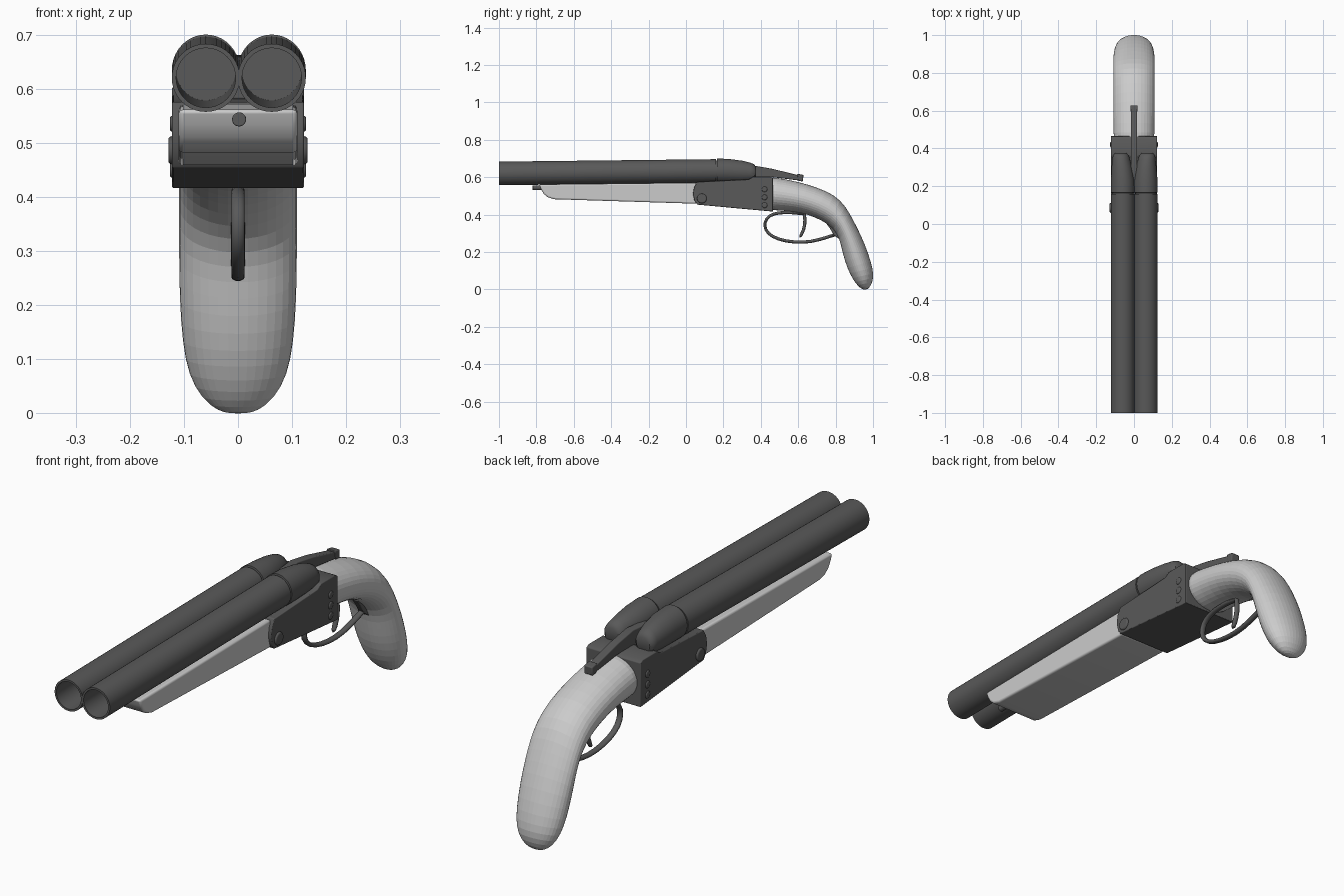
import bpy, bmesh, math
from mathutils import Vector, Matrix

if "Cube" in bpy.data.objects:
    bpy.data.objects.remove(bpy.data.objects["Cube"])


def material(name, v):
    m = bpy.data.materials.new(name)
    m.diffuse_color = (v, v, v, 1)
    m.use_nodes = True
    m.node_tree.nodes["Principled BSDF"].inputs["Base Color"].default_value = m.diffuse_color
    return m


METAL = material("dark_metal", 0.1)
WOOD = material("pale_stock", 0.8)


def finish(name, bm, bevel=0.0, subsurf=0, angle=40, mat=METAL):
    bmesh.ops.recalc_face_normals(bm, faces=bm.faces)
    me = bpy.data.meshes.new(name)
    bm.to_mesh(me)
    bm.free()
    me.materials.append(mat)
    ob = bpy.data.objects.new(name, me)
    bpy.context.collection.objects.link(ob)
    if bevel:
        m = ob.modifiers.new("bevel", 'BEVEL')
        m.width, m.segments, m.limit_method = bevel, 3, 'ANGLE'
    if subsurf:
        m = ob.modifiers.new("subsurf", 'SUBSURF')
        m.levels = m.render_levels = subsurf
    if angle:
        bpy.ops.object.select_all(action='DESELECT')
        ob.select_set(True)
        bpy.context.view_layer.objects.active = ob
        bpy.ops.object.shade_smooth_by_angle(angle=math.radians(angle))
    return ob


def loft(name, sections, sides=32, **kw):
    """Elliptic rings from (centre x, top (y,z), bottom (y,z), half width), capped."""
    bm = bmesh.new()
    rings = []
    for cx, top, bot, rx in sections:
        t, b = Vector((cx, *top)), Vector((cx, *bot))
        mid, up = (t + b) / 2, (t - b) / 2
        rings.append([bm.verts.new(mid + up * math.cos(a) + Vector((rx * math.sin(a), 0, 0)))
                      for a in (2 * math.pi * i / sides for i in range(sides))])
    for r, s in zip(rings, rings[1:]):
        for i in range(sides):
            j = (i + 1) % sides
            bm.faces.new((r[i], r[j], s[j], s[i]))
    bm.faces.new(rings[0])
    bm.faces.new(rings[-1])
    return finish(name, bm, **kw)


def rod(name, path, half_t, rx):
    """Bent rod along a (y,z) path."""
    p = [Vector(q) for q in path]
    secs = []
    for i, q in enumerate(p):
        d = (p[min(i + 1, len(p) - 1)] - p[max(i - 1, 0)]).normalized()
        n = Vector((-d.y, d.x)) * half_t
        secs.append((0, q + n, q - n, rx))
    return loft(name, secs, sides=12, subsurf=1)


def prism(name, pts, half, **kw):
    """Side profile (y,z) extruded across x."""
    bm = bmesh.new()
    f = bm.faces.new([bm.verts.new((-half, y, z)) for y, z in pts])
    ext = bmesh.ops.extrude_face_region(bm, geom=[f])
    bmesh.ops.translate(bm, vec=(2 * half, 0, 0),
                        verts=[v for v in ext['geom'] if isinstance(v, bmesh.types.BMVert)])
    return finish(name, bm, **kw)


def cylinder(name, loc, r, length, axis, bevel=0.004):
    bm = bmesh.new()
    rot = Matrix.Rotation(math.pi / 2, 4, 'Y' if axis == 'X' else 'X')
    bmesh.ops.create_cone(bm, cap_ends=True, segments=20, radius1=r, radius2=r,
                          depth=length, matrix=Matrix.Translation(loc) @ rot)
    return finish(name, bm, bevel=bevel)


# Hollow barrels and tapered breech ends
for side, s in (("left", -1), ("right", 1)):
    x = 0.0015 + 0.061 * s
    loft(f"barrel_{side}", [
        (x, (0.16, 0.696), (0.16, 0.57), 0.063),
        (x, (-1, 0.683), (-1, 0.557), 0.063),
        (x, (-1, 0.675), (-1, 0.565), 0.055),
        (x, (0.13, 0.688), (0.13, 0.578), 0.055)], sides=40)
    loft(f"breech_{side}", [
        (x, (0.155, 0.69), (0.155, 0.576), 0.056),
        (x, (0.165, 0.69), (0.165, 0.576), 0.056),
        (x, (0.166, 0.70), (0.166, 0.568), 0.063),
        (x, (0.23, 0.697), (0.23, 0.568), 0.062),
        (0.064 * s, (0.30, 0.688), (0.30, 0.57), 0.055),
        (0.068 * s, (0.345, 0.677), (0.345, 0.575), 0.046),
        (0.07 * s, (0.365, 0.668), (0.365, 0.58), 0.041),
        (0.07 * s, (0.375, 0.652), (0.375, 0.595), 0.03)], sides=40)
    # Bolts and hinge pin
    cylinder(f"hinge_pin_{side}", (0.113 * s, 0.085, 0.486), 0.026, 0.032, 'X', 0.006)
    for i, z in enumerate((0.535, 0.492, 0.45)):
        cylinder(f"bolt_{side}_{i + 1}", (0.112 * s, 0.42, z), 0.015, 0.028, 'X', 0.005)

# Receiver block
prism("receiver", [(0.06, 0.453), (0.045, 0.475), (0.037, 0.51), (0.043, 0.545), (0.06, 0.575),
                   (0.335, 0.588), (0.36, 0.603), (0.45, 0.603), (0.465, 0.595),
                   (0.465, 0.416)], 0.122, bevel=0.003)

# Fore-end and its front peg
prism("fore_end", [(0.055, 0.57), (-0.785, 0.561), (-0.775, 0.535), (-0.76, 0.51),
                   (-0.738, 0.492), (-0.705, 0.482), (0.055, 0.458)], 0.11,
      bevel=0.008, mat=WOOD)
cylinder("front_peg", (0.002, -0.79, 0.543), 0.013, 0.06, 'Y', 0.002)

# Top lever with thumb block
prism("top_lever", [(0.18, 0.645), (0.36, 0.662), (0.46, 0.645), (0.61, 0.608), (0.605, 0.582),
                    (0.46, 0.60), (0.18, 0.58)], 0.017, bevel=0.004)
prism("lever_thumb_block", [(0.594, 0.618), (0.628, 0.612), (0.625, 0.577), (0.60, 0.58)],
      0.019, bevel=0.004)

# Curved grip, faceted
loft("grip", [(0, t, b, w) for t, b, w in (
    ((0.43, 0.602), (0.43, 0.425), 0.11),
    ((0.47, 0.602), (0.465, 0.422), 0.11),
    ((0.60, 0.577), (0.57, 0.417), 0.111),
    ((0.70, 0.547), (0.65, 0.40), 0.111),
    ((0.795, 0.507), (0.73, 0.367), 0.111),
    ((0.855, 0.445), (0.792, 0.322), 0.111),
    ((0.895, 0.37), (0.82, 0.27), 0.111),
    ((0.937, 0.29), (0.833, 0.212), 0.111),
    ((0.977, 0.19), (0.85, 0.145), 0.108),
    ((1.0, 0.11), (0.875, 0.083), 0.1),
    ((1.004, 0.06), (0.903, 0.035), 0.083),
    ((0.988, 0.016), (0.93, 0.008), 0.053),
    ((0.97, 0.0), (0.95, -0.003), 0.022))], sides=18, subsurf=1, angle=0, mat=WOOD)

# Trigger guard, trigger and rear guard mount
rod("trigger_guard", [(0.645, 0.40), (0.58, 0.411), (0.52, 0.412), (0.465, 0.405), (0.428, 0.38),
                      (0.417, 0.34), (0.435, 0.298), (0.49, 0.267), (0.58, 0.25), (0.67, 0.253),
                      (0.76, 0.28), (0.835, 0.305)], 0.009, 0.013)
rod("trigger", [(0.63, 0.42), (0.638, 0.37), (0.632, 0.32), (0.607, 0.275)], 0.009, 0.011)
prism("guard_mount", [(0.74, 0.365), (0.77, 0.325), (0.79, 0.29), (0.825, 0.265), (0.85, 0.32)],
      0.013, bevel=0.003)
